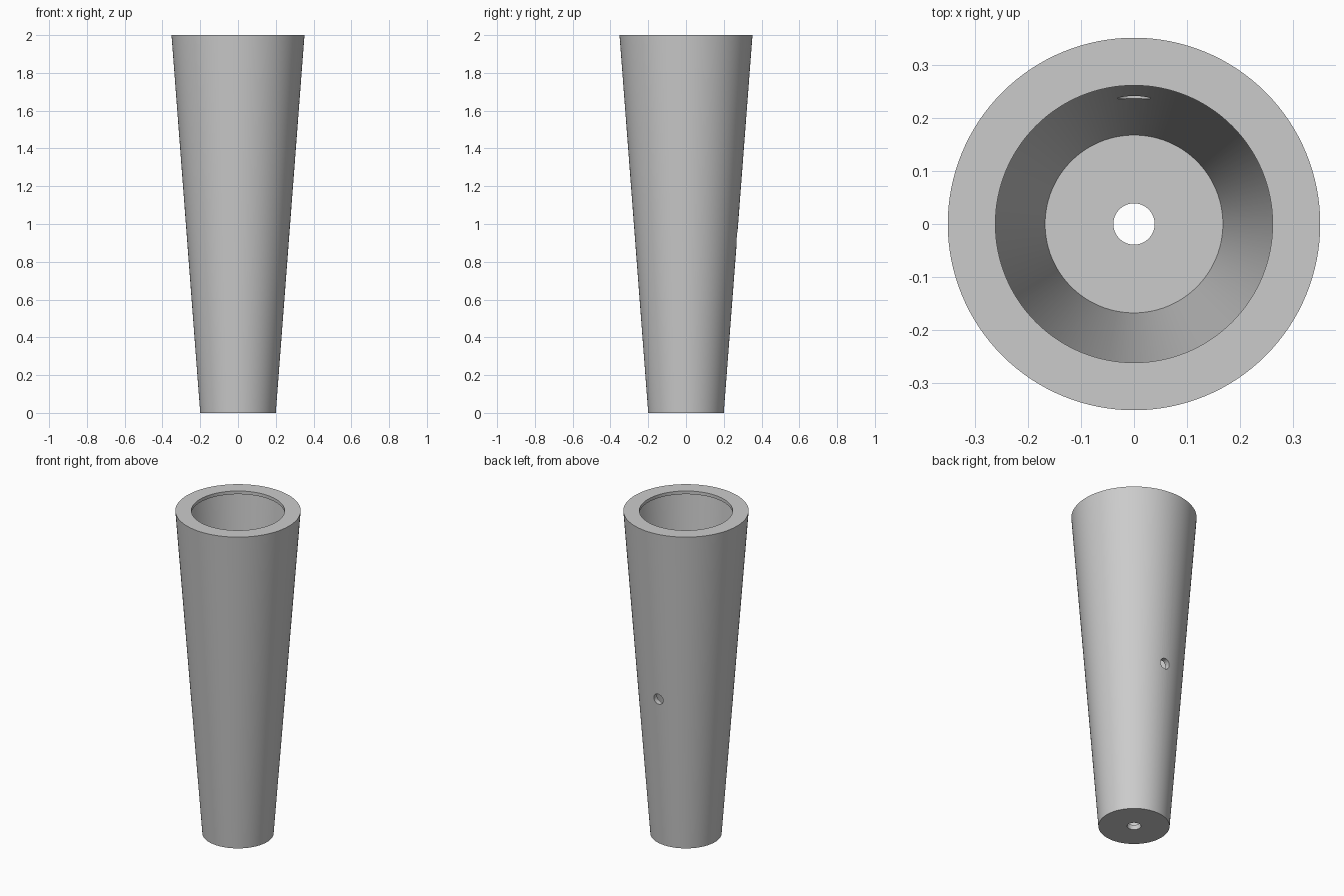
import bpy
import bmesh
import math
from mathutils import Vector

cube = bpy.data.objects.get("Cube")
if cube:
    bpy.data.objects.remove(cube, do_unlink=True)

SEGMENTS = 128

# Single grey material
grey = bpy.data.materials.new("plain grey")
grey.use_nodes = True
colour = (0.6, 0.6, 0.6, 1)
grey.diffuse_color = colour
grey.node_tree.nodes["Principled BSDF"].inputs["Base Color"].default_value = colour


def lathe(name, profile):
    """Turn a closed (radius, height) profile around the z axis."""
    bm = bmesh.new()
    verts = [bm.verts.new((r, 0, z)) for r, z in profile]
    edges = [bm.edges.new((verts[i - 1], verts[i])) for i in range(len(verts))]
    bmesh.ops.spin(bm, geom=verts + edges, cent=Vector(), axis=(0, 0, 1),
                   angle=math.tau, steps=SEGMENTS, use_duplicate=False)
    bmesh.ops.remove_doubles(bm, verts=bm.verts, dist=1e-5)
    bmesh.ops.recalc_face_normals(bm, faces=bm.faces)
    mesh = bpy.data.meshes.new(name)
    bm.to_mesh(mesh)
    bm.free()
    mesh.materials.append(grey)
    obj = bpy.data.objects.new(name, mesh)
    bpy.context.collection.objects.link(obj)
    return obj


# Hollow tapered body: pierced floor, thin wall, overhanging top lip
body = lathe("tapered_tube", [
    (0.039, 0), (0.2, 0), (0.352, 2), (0.262, 2),
    (0.262, 1.98), (0.322, 1.98), (0.168, 0.03), (0.039, 0.03),
])

# Small round hole through the back wall
bpy.ops.mesh.primitive_cylinder_add(vertices=32, radius=0.032, depth=0.2,
                                    location=(0, 0.26, 0.935),
                                    rotation=(math.pi / 2, 0, 0))
cutter = bpy.context.object
cutter.name = "back_hole_cutter"
cutter.hide_render = True
cutter.data.materials.append(grey)

cut = body.modifiers.new("back_hole", "BOOLEAN")
cut.operation = "DIFFERENCE"
cut.solver = "EXACT"
cut.object = cutter

bpy.ops.object.select_all(action="DESELECT")
body.select_set(True)
bpy.context.view_layer.objects.active = body
bpy.ops.object.modifier_apply(modifier=cut.name)
bpy.data.objects.remove(cutter, do_unlink=True)
bpy.ops.object.shade_smooth_by_angle(angle=math.radians(30))
